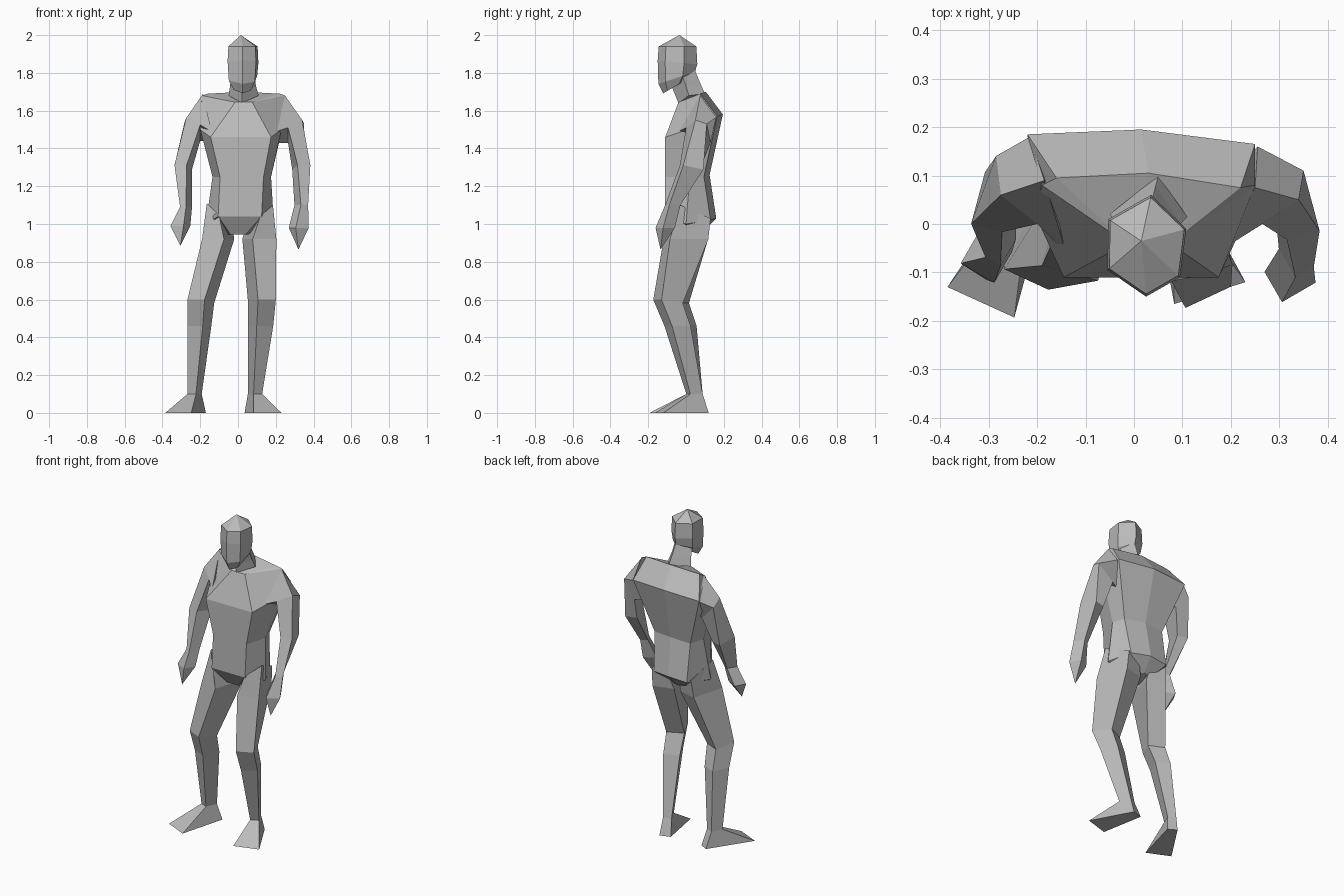
import bpy
import bmesh
from math import radians
from mathutils import Matrix, Vector

cube = bpy.data.objects.get("Cube")
if cube:
    bpy.data.objects.remove(cube, do_unlink=True)

# Single plain grey for the whole figure
grey = bpy.data.materials.new("plain_grey")
grey.use_nodes = True
colour = (0.5, 0.5, 0.5, 1)
grey.diffuse_color = colour
grey.node_tree.nodes["Principled BSDF"].inputs["Base Color"].default_value = colour


def loft(name, rings):
    """Skin a list of equal-length point rings; a one-point ring makes a tip."""
    bm = bmesh.new()
    loops = [[bm.verts.new(point) for point in ring] for ring in rings]
    for low, high in zip(loops, loops[1:]):
        if len(high) == 1:
            for i, vert in enumerate(low):
                bm.faces.new((vert, low[(i + 1) % len(low)], high[0]))
        else:
            for i, vert in enumerate(low):
                j = (i + 1) % len(low)
                bm.faces.new((vert, low[j], high[j], high[i]))
    for end in (loops[0], loops[-1]):
        if len(end) > 2:
            bm.faces.new(end)
    bmesh.ops.triangulate(bm, faces=[f for f in bm.faces if len(f.verts) > 4])
    bmesh.ops.recalc_face_normals(bm, faces=bm.faces)
    mesh = bpy.data.meshes.new(name)
    bm.to_mesh(mesh)
    bm.free()
    mesh.materials.append(grey)
    part = bpy.data.objects.new(name, mesh)
    bpy.context.collection.objects.link(part)
    return part


def box_ring(x, y, z, half_width, half_depth, turn=0, slope=0):
    """Four corners, sloped front to back and turned about z."""
    spin = Matrix.Rotation(radians(turn), 3, "Z")
    corners = [(-1, -1), (1, -1), (1, 1), (-1, 1)]
    return [
        Vector((x, y, z))
        + spin @ Vector((a * half_width, b * half_depth, b * half_depth * slope))
        for a, b in corners
    ]


def torso_ring(centre, widths, depths, heights):
    """Front pair, side pair and back pair, with a centre point on the back."""
    front, side, back = widths
    y_front, y_side, y_back = depths
    z_front, z_side, z_back = heights
    return [
        (centre - front, y_front, z_front),
        (centre + front, y_front, z_front),
        (centre + side, y_side, z_side),
        (centre + back, y_back - 0.03, z_back),
        (centre, y_back, z_back + 0.01),
        (centre - back, y_back - 0.01, z_back),
        (centre - side, y_side, z_side),
    ]


# Torso from crotch to shoulders; the upper chest narrows to the neck
loft("torso", [
    torso_ring(0, (.04, .06, .05), (-.05, .02, .09), (.945, .945, .945)),
    torso_ring(.01, (.115, .18, .12), (-.11, 0, .16), (1.04, 1, 1.02)),
    torso_ring(.02, (.115, .155, .13), (-.11, .02, .125), (1.25, 1.25, 1.25)),
    torso_ring(.015, (.16, .215, .235), (-.11, .01, .195), (1.46, 1.5, 1.57)),
    torso_ring(.03, (.045, .22, .19), (-.04, .08, .105), (1.645, 1.68, 1.69)),
])

# Neck: front, left, back and right corners
loft("neck", [
    [(.02, -.04, 1.64), (.11, .015, 1.68), (.05, .1, 1.69), (-.05, .02, 1.68)],
    [(.02, -.06, 1.69), (.095, 0, 1.73), (.045, .08, 1.735), (-.042, .01, 1.73)],
    [(.02, -.09, 1.76), (.085, -.03, 1.82), (.035, .04, 1.83), (-.035, -.02, 1.82)],
])

# Six-sided head, closed to a point on top
head_outline = [(0, -.11), (.07, -.07), (.083, .03), (.01, .1), (-.078, .05), (-.08, -.055)]


def head_ring(scale, y, z, slope):
    return [(.025 + a * scale, y + b * scale, z + b * slope) for a, b in head_outline]


loft("head", [
    head_ring(.6, -.055, 1.73, .35),
    head_ring(.92, -.045, 1.775, .3),
    head_ring(1, -.04, 1.855, -.1),
    head_ring(.95, -.04, 1.94, 0),
    [(.015, -.035, 2)],
])


def leg(side, turn, hip, thigh, knee, calf, ankle, sole):
    """Thigh, shin and wedge foot; each joint is x, y, z, width, depth."""
    ankle_ring = box_ring(*ankle, turn)
    loft(side + "_leg", [
        hip,
        box_ring(*thigh, turn * 0.6),
        box_ring(*knee, turn, slope=-.15),
        box_ring(*calf, turn),
        ankle_ring,
    ])
    loft(side + "_foot", [[(x, y, 0) for x, y in sole], ankle_ring])


leg("right", -25,
    [(-.165, -.03, 1.11), (-.1, -.11, 1.045), (-.03, .1, .98), (-.125, .13, 1.03)],
    (-.105, 0, .92, .06, .105),
    (-.197, -.06, .59, .05, .06), (-.205, -.012, .46, .045, .054),
    (-.23, .045, .1, .025, .036),
    [(-.385, -.13), (-.247, -.193), (-.17, .09), (-.22, .12)])
leg("left", 25,
    [(.12, -.11, 1.045), (.185, -.03, 1.1), (.145, .13, 1.03), (.04, .1, .98)],
    (.113, 0, .92, .065, .105),
    (.127, -.095, .59, .052, .062), (.12, -.045, .46, .048, .054),
    (.09, .045, .1, .025, .036),
    [(.083, -.165), (.23, -.12), (.1, .12), (.035, .1)])


def arm(side, turn, shoulder, upper, elbow, wrist, palm, tip):
    """Arm growing out of the shoulder, and a mitten hand ending in a tip."""
    wrist_ring = box_ring(*wrist, turn)
    loft(side + "_arm", [
        shoulder,
        upper,
        box_ring(*elbow, turn / 2, slope=-.2),
        wrist_ring,
    ])
    loft(side + "_hand", [wrist_ring, box_ring(*palm, turn), [tip]])


arm("right", -30,
    [(-.185, .09, 1.69), (-.14, -.06, 1.49), (-.15, .09, 1.44), (-.215, .18, 1.565)],
    [(-.275, .06, 1.56), (-.2, 0, 1.525), (-.2, .13, 1.44), (-.285, .14, 1.53)],
    (-.29, .045, 1.3, .033, .055), (-.275, -.05, 1.09, .018, .032),
    (-.305, -.07, .99, .04, .036), (-.305, -.115, .885))
arm("left", 30,
    [(.17, -.06, 1.48), (.25, .075, 1.678), (.255, .16, 1.565), (.18, .08, 1.43)],
    [(.265, 0, 1.51), (.34, .05, 1.55), (.35, .11, 1.53), (.265, .13, 1.43)],
    (.335, .03, 1.3, .035, .055), (.335, -.07, 1.1, .022, .034),
    (.322, -.11, .98, .04, .036), (.32, -.135, .865))
